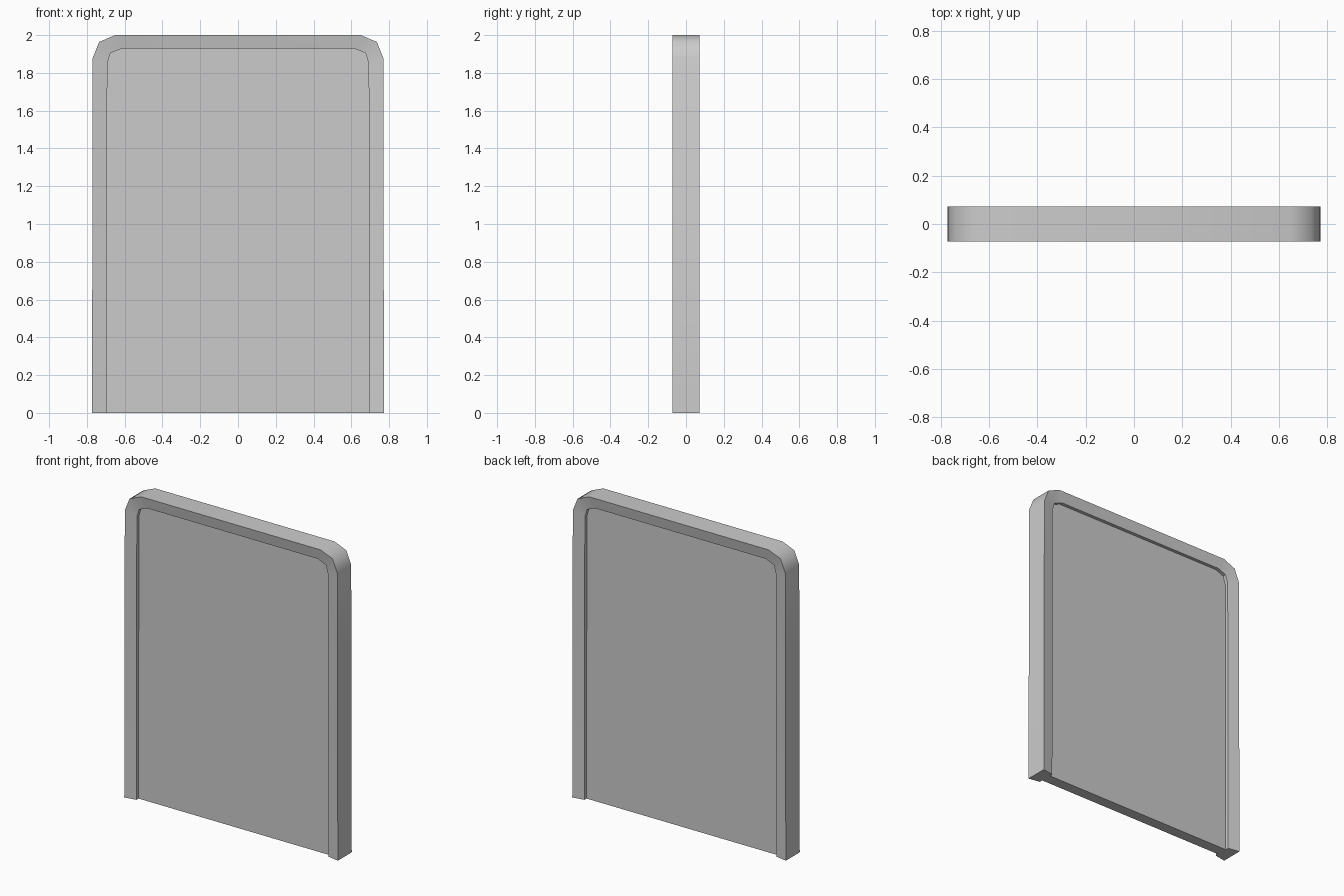
import bpy
import bmesh
from math import radians

cube = bpy.data.objects.get("Cube")
if cube:
    bpy.data.objects.remove(cube, do_unlink=True)

grey = bpy.data.materials.new("light grey")
grey.use_nodes = True
colour = (0.6, 0.6, 0.6, 1)
grey.diffuse_color = colour
grey.node_tree.nodes["Principled BSDF"].inputs["Base Color"].default_value = colour

RIM = 0.072      # half depth at the outer edge
LIP = 0.058      # half depth at the inner edge
SHEET = 0.036    # half thickness of the panel


def arch(half):
    """Mirror the right-hand outline into a full arch, open at the bottom."""
    return half + [(-x, z) for x, z in reversed(half)]


outer = arch([(0.773, 0), (0.769, 1.88), (0.735, 1.964), (0.65, 2.0)])
inner = arch([(0.695, 0), (0.692, 1.85), (0.675, 1.905), (0.618, 1.928)])


def finish(bm, name):
    bmesh.ops.recalc_face_normals(bm, faces=bm.faces)
    mesh = bpy.data.meshes.new(name)
    bm.to_mesh(mesh)
    bm.free()
    mesh.materials.append(grey)
    obj = bpy.data.objects.new(name, mesh)
    bpy.context.collection.objects.link(obj)
    bpy.ops.object.select_all(action='DESELECT')
    obj.select_set(True)
    bpy.context.view_layer.objects.active = obj
    bpy.ops.object.shade_smooth_by_angle(angle=radians(50))


# Frame: a tapered section swept around the arch
bm = bmesh.new()
rings = []
for (ox, oz), (ix, iz) in zip(outer, inner):
    section = [(ox, -RIM, oz), (ix, -LIP, iz), (ix, LIP, iz), (ox, RIM, oz)]
    rings.append([bm.verts.new(co) for co in section])
for a, b in zip(rings, rings[1:]):
    for i in range(4):
        j = (i + 1) % 4
        bm.faces.new((a[i], a[j], b[j], b[i]))
for end in (rings[0], rings[-1]):
    bm.faces.new(end)
finish(bm, "frame")

# Panel: flat sheet filling the arch
bm = bmesh.new()
front = bm.faces.new([bm.verts.new((x, -SHEET, z)) for x, z in inner])
extruded = bmesh.ops.extrude_face_region(bm, geom=[front], use_keep_orig=True)
moved = [v for v in extruded["geom"] if isinstance(v, bmesh.types.BMVert)]
bmesh.ops.translate(bm, verts=moved, vec=(0, 2 * SHEET, 0))
finish(bm, "panel")
